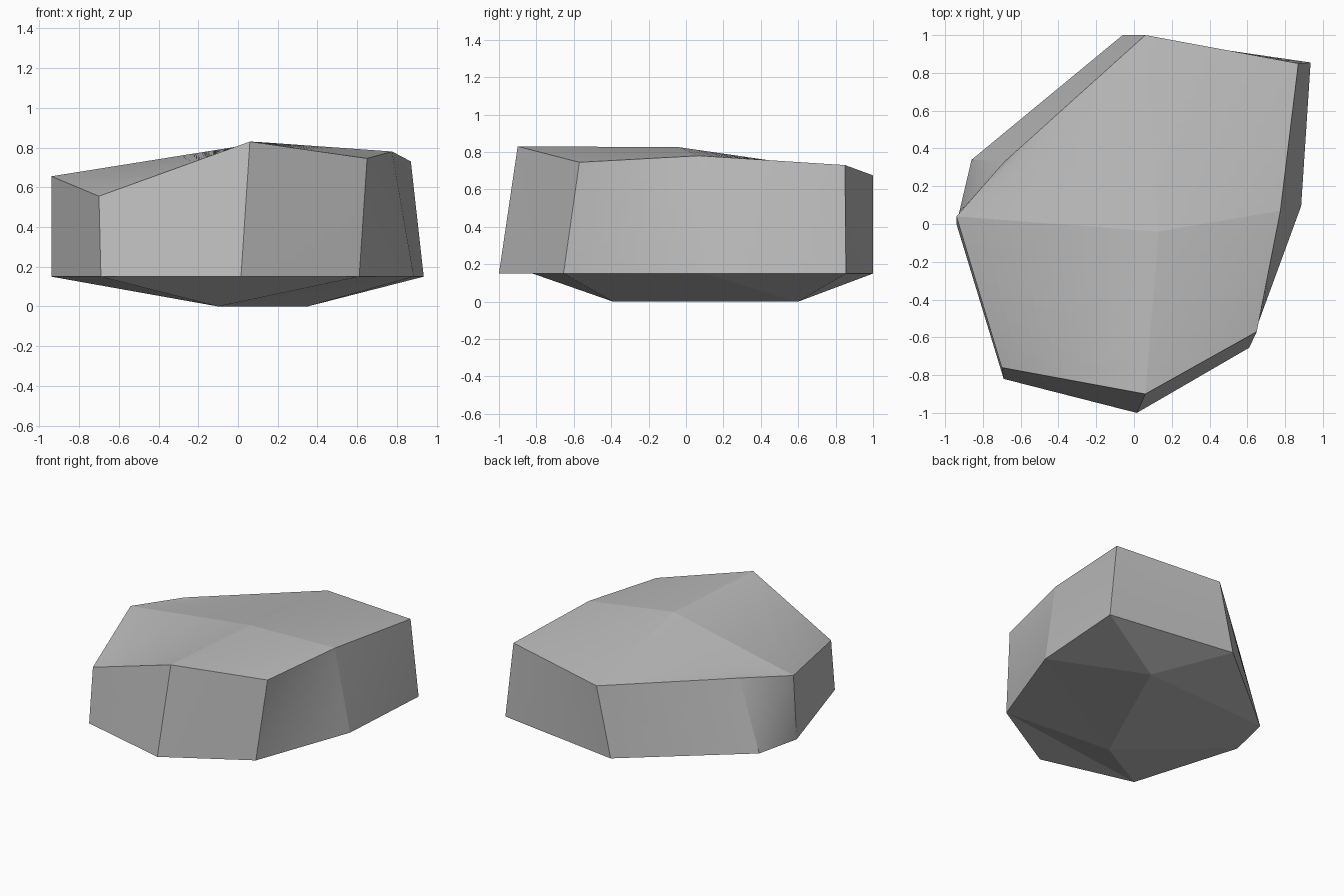
import bpy
import bmesh

# Remove the default cube only
default_cube = bpy.data.objects.get("Cube")
if default_cube:
    bpy.data.objects.remove(default_cube, do_unlink=True)


def make_material(name, colour):
    material = bpy.data.materials.new(name)
    material.use_nodes = True
    material.diffuse_color = colour
    shader = material.node_tree.nodes["Principled BSDF"]
    shader.inputs["Base Color"].default_value = colour
    shader.inputs["Roughness"].default_value = 0.9
    return material


# Lower outline, counter-clockwise from the -x corner, all at one height
BASE_HEIGHT = 0.15
lower_outline = [(-0.94, 0.0), (-0.69, -0.82), (0.015, -1.0), (0.61, -0.655),
                 (0.885, 0.095), (0.935, 0.855), (-0.06, 1.0), (-0.86, 0.34)]

# Upper rim in the same order, each corner at its own height
upper_rim = [(-0.94, 0.04, 0.655), (-0.70, -0.76, 0.555),
             (0.06, -0.90, 0.83), (0.65, -0.57, 0.745),
             (0.775, 0.07, 0.78), (0.87, 0.85, 0.73),
             (0.06, 1.0, 0.675), (-0.685, 0.33, 0.678)]

bm = bmesh.new()
lower = [bm.verts.new((x, y, BASE_HEIGHT)) for x, y in lower_outline]
upper = [bm.verts.new(point) for point in upper_rim]
peak = bm.verts.new((0.13, -0.04, 0.826))
front_foot = bm.verts.new((-0.1, -0.39, 0.0))
back_foot = bm.verts.new((0.35, 0.6, 0.0))
count = len(upper)

# Side walls
for i in range(count):
    j = (i + 1) % count
    bm.faces.new((lower[i], lower[j], upper[j], upper[i]))

# Top: four warped panels meeting at the peak
for i in range(0, count, 2):
    bm.faces.new((peak, upper[i], upper[i + 1], upper[(i + 2) % count]))

# Underside: flat front ledge, then slopes down to the two resting points
left_corner, front_right, front_tip, front_left, side, back_left, back_tip, back_right = lower
bm.faces.new((front_right, front_tip, front_left))
for strip, foot in (
    ((back_right, left_corner, front_right, front_left, side), front_foot),
    ((side, back_left, back_tip, back_right), back_foot),
):
    for start, end in zip(strip, strip[1:]):
        bm.faces.new((end, start, foot))
bm.faces.new((side, back_foot, front_foot))
bm.faces.new((back_right, front_foot, back_foot))
bmesh.ops.recalc_face_normals(bm, faces=bm.faces[:])

mesh = bpy.data.meshes.new("boulder")
bm.to_mesh(mesh)
bm.free()
mesh.materials.append(make_material("stone grey", (0.5, 0.5, 0.5, 1.0)))

boulder = bpy.data.objects.new("boulder", mesh)
bpy.context.collection.objects.link(boulder)

# Spread the twist of the warped panels evenly while keeping the crisp ridges
warp = boulder.modifiers.new("even_warp", "SUBSURF")
warp.subdivision_type = "SIMPLE"
warp.levels = 4
warp.render_levels = 4
